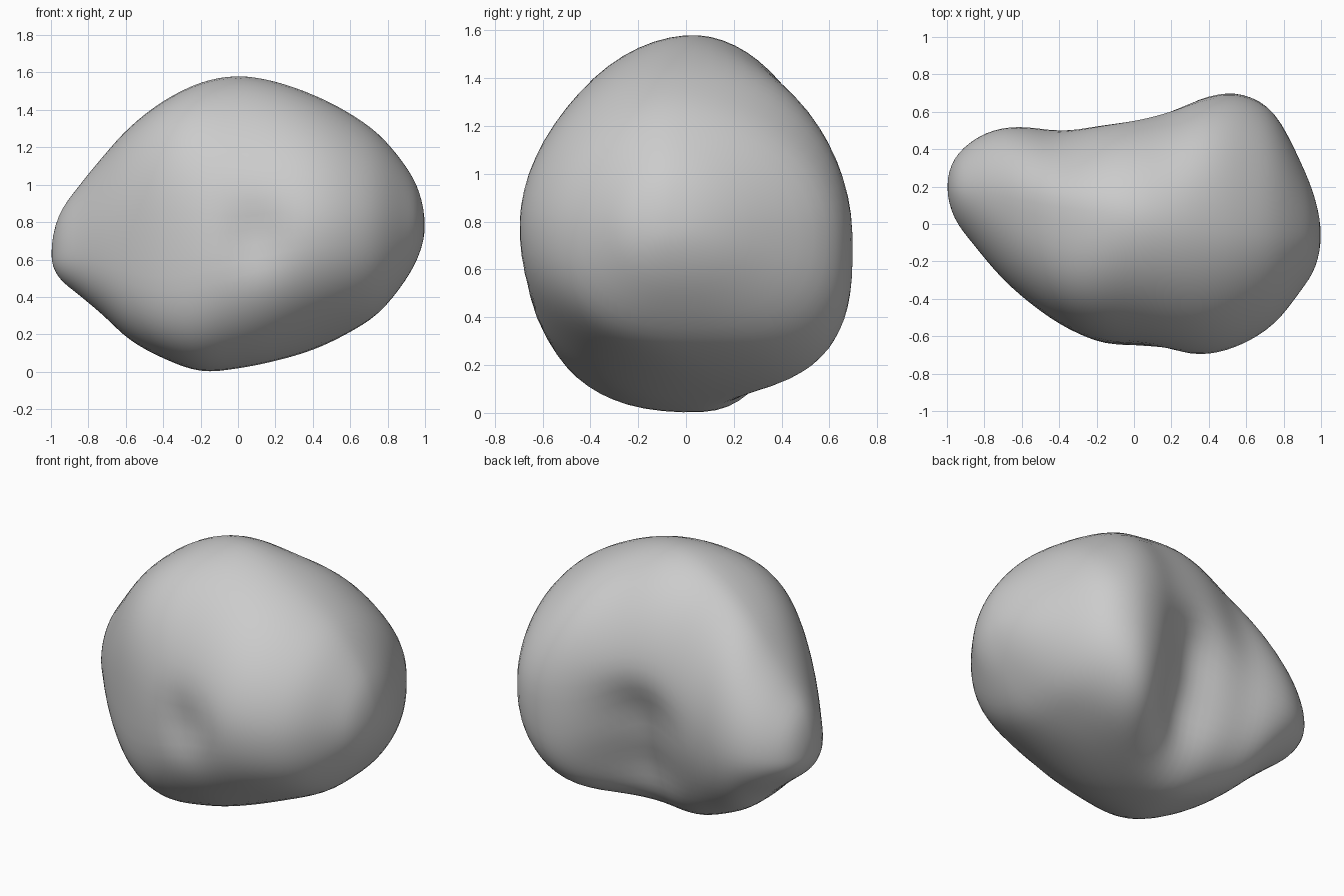
import bpy, bmesh, math

cube = bpy.data.objects.get("Cube")
if cube:
    bpy.data.objects.remove(cube, do_unlink=True)

# Outline stations along x: x, bottom z, top z, front y, back y
STATIONS = [
    (-1.00, 0.63, 0.63, 0.20, 0.20),
    (-0.96, 0.505, 0.835, 0.03, 0.35),
    (-0.85, 0.41, 0.995, -0.12, 0.455),
    (-0.72, 0.30, 1.155, -0.275, 0.51),
    (-0.58, 0.17, 1.31, -0.405, 0.52),
    (-0.40, 0.07, 1.45, -0.535, 0.505),
    (-0.20, 0.00, 1.55, -0.63, 0.54),
    (0.00, 0.015, 1.585, -0.68, 0.575),
    (0.20, 0.055, 1.555, -0.705, 0.63),
    (0.40, 0.115, 1.485, -0.70, 0.69),
    (0.58, 0.20, 1.395, -0.645, 0.695),
    (0.75, 0.31, 1.275, -0.535, 0.595),
    (0.89, 0.48, 1.11, -0.36, 0.335),
    (0.97, 0.63, 0.96, -0.23, 0.13),
    (1.00, 0.78, 0.78, -0.06, -0.06),
]
# Hollows: side (+1 back, -1 front), x, z, depth, radius x, radius z
DENTS = [
    (1, 0.00, 0.73, 0.10, 0.22, 0.16),
    (1, 0.01, 0.40, 0.13, 0.24, 0.23),
    (-1, 0.09, 0.73, 0.07, 0.16, 0.16),
]
STEPS, SIDES = 4, 64


def wrap(row):
    """Station continued round the pole, so the ends close smoothly."""
    x, zb, zt, yf, yb = row
    return (x, zt, zb, yb, yf)


def spline(a, b, c, d, t):
    return 0.5 * (2 * b + (c - a) * t + (2 * a - 5 * b + 4 * c - d) * t * t
                  + (3 * b - a - 3 * c + d) * t ** 3)


def bell(v, centre, radius):
    return math.exp(-((v - centre) / radius) ** 2)


def smooth_rows():
    pts = [wrap(STATIONS[1])] + STATIONS + [wrap(STATIONS[-2])]
    rows = []
    for i in range(1, len(pts) - 2):
        for s in range(STEPS):
            rows.append([spline(*v, s / STEPS) for v in zip(*pts[i - 1:i + 3])])
    return rows[1:]


def fullness(x, back, top):
    """Superellipse exponent of each quarter: 2 is round, more is boxier."""
    if back and top:
        return 1.9 + 0.3 * bell(x, 0.4, 0.2)
    if back:
        return 2.1 + 1.0 * bell(x, 0.52, 0.3)
    return (1.82 if top else 2.2) + 0.9 * bell(x, -0.45, 0.3)


def section_point(row, angle):
    """One point of a section made of four quarters, then the hollows."""
    x, zb, zt, yf, yb = row
    c, s = math.cos(angle), math.sin(angle)
    back, top = c > 0, s > 0
    # Widest height: higher at the middle of the back and the left of the front
    zc = 0.70 + 0.08 * x
    zc += 0.19 * bell(x, -0.08, 0.28) - 0.03 * bell(x, 0.45, 0.3) if back else 0.05 * bell(x, 0.35, 0.3)
    zc = min(max(zc, zb), zt)
    # Ridge line above, and keel below that swings back under the rear lobe
    yc = 0.06 - 0.13 * x - 0.03 * (1 - x * x)
    if not top:
        yc += 0.2 * bell(x, 0.45, 0.25)
    yc = min(max(yc, yf), yb)
    power = 2 / fullness(x, back, top)
    c = math.copysign(abs(c) ** power, c)
    s = math.copysign(abs(s) ** power, s)
    y = yc + c * ((yb - yc) if back else (yc - yf))
    z = zc + s * ((zt - zc) if top else (zc - zb))
    for way, dx, dz, depth, rx, rz in DENTS:
        if c * way > 0:
            y -= way * depth * bell(x, dx, rx) * bell(z, dz, rz) * min(1, 2 * abs(c))
    return (x, y, z)


# Boulder body: rings joined along x and closed with a pole at each end
bm = bmesh.new()
rings = [[bm.verts.new(section_point(r, 2 * math.pi * (k + 0.5) / SIDES)) for k in range(SIDES)]
         for r in smooth_rows()]
for a, b in zip(rings, rings[1:]):
    for k in range(SIDES):
        n = (k + 1) % SIDES
        bm.faces.new((a[k], a[n], b[n], b[k]))
for ring, row in ((rings[0], STATIONS[0]), (rings[-1], STATIONS[-1])):
    pole = bm.verts.new((row[0], row[3], row[1]))
    for k in range(SIDES):
        bm.faces.new((ring[k], ring[(k + 1) % SIDES], pole))
bmesh.ops.recalc_face_normals(bm, faces=bm.faces)
# Soften the surface a little
for _ in range(4):
    bmesh.ops.smooth_vert(bm, verts=bm.verts, factor=0.4,
                          use_axis_x=True, use_axis_y=True, use_axis_z=True)
mesh = bpy.data.meshes.new("boulder")
bm.to_mesh(mesh)
bm.free()
boulder = bpy.data.objects.new("boulder", mesh)
bpy.context.collection.objects.link(boulder)

# Stone colour
stone = bpy.data.materials.new("stone grey")
stone.use_nodes = True
colour = (0.6, 0.6, 0.6, 1)
stone.diffuse_color = colour
stone.node_tree.nodes["Principled BSDF"].inputs["Base Color"].default_value = colour
mesh.materials.append(stone)

# Smooth shading
for ob in bpy.context.selected_objects:
    ob.select_set(False)
boulder.select_set(True)
bpy.context.view_layer.objects.active = boulder
bpy.ops.object.shade_smooth_by_angle(angle=math.radians(60))
